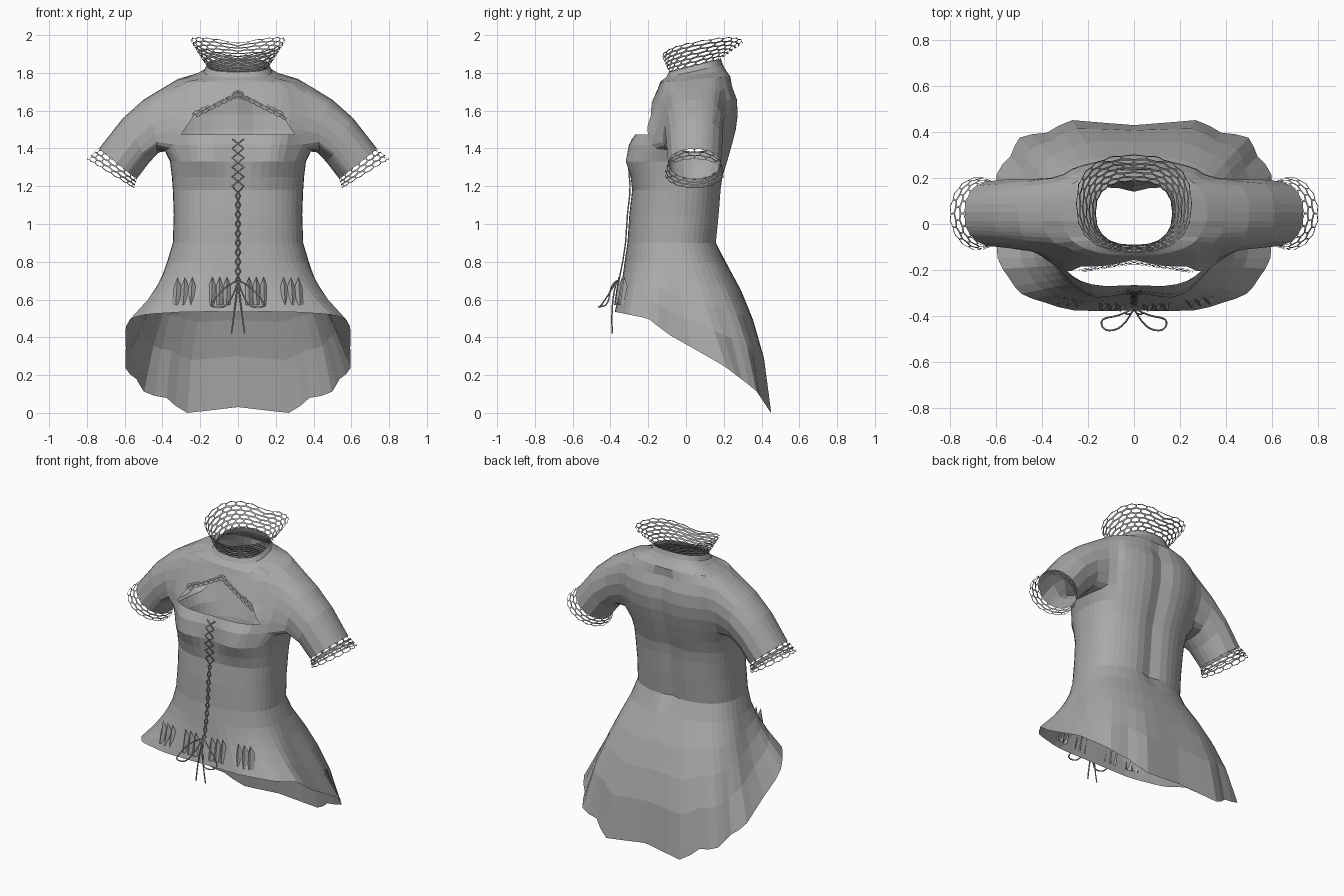
import bpy, bmesh, math
from mathutils import Vector

if "Cube" in bpy.data.objects:
    bpy.data.objects.remove(bpy.data.objects["Cube"], do_unlink=True)

cloth = bpy.data.materials.new("grey_cloth")
cloth.use_nodes = True
GREY = (0.4, 0.4, 0.4, 1)
cloth.diffuse_color = GREY
cloth.node_tree.nodes["Principled BSDF"].inputs["Base Color"].default_value = GREY

N = 48
TAU = math.tau


def add_object(name, bm):
    bmesh.ops.recalc_face_normals(bm, faces=bm.faces)
    mesh = bpy.data.meshes.new(name)
    bm.to_mesh(mesh)
    bm.free()
    mesh.materials.append(cloth)
    ob = bpy.data.objects.new(name, mesh)
    bpy.context.collection.objects.link(ob)


def oval(a, hw, yf, yb, power=0.8):
    """Squarish oval point; angle 0 is +x, a quarter turn is the back."""
    c, s = math.cos(a), math.sin(a)
    mid, half = (yf + yb) / 2, (yb - yf) / 2
    return (hw * math.copysign(abs(c) ** power, c),
            mid + half * math.copysign(abs(s) ** power, s))


def interp(table, x):
    for (x0, y0), (x1, y1) in zip(table, table[1:]):
        if x <= x1:
            return y0 + (y1 - y0) * max(0, (x - x0) / (x1 - x0))
    return table[-1][1]


def strip(bm, lower, upper, closed=True):
    n = len(lower)
    for j in range(n if closed else n - 1):
        k = (j + 1) % n
        bm.faces.new((lower[j], lower[k], upper[k], upper[j]))


def lace(name, point, cols, rows, thread, closed=True):
    """Net of staggered six-sided holes over the surface point(u, v)."""
    bm = bmesh.new()
    count = 2 * cols
    grid = {}
    for j in range(rows + 1):
        for i in range(count if closed else count + 2):
            zig = -0.14 if (i - j) % 2 else 0.14
            grid[i, j] = bm.verts.new(point(i / count, (j + zig) / rows))
    for j in range(rows):
        for c in range(cols):
            i = 2 * c + j % 2
            loop = [(i, j), (i + 1, j), (i + 2, j), (i + 2, j + 1), (i + 1, j + 1), (i, j + 1)]
            bm.faces.new([grid[(p % count if closed else p), q] for p, q in loop])
    bm.normal_update()
    holes = list(bm.faces)
    bmesh.ops.inset_individual(bm, faces=holes, thickness=thread)
    bmesh.ops.delete(bm, geom=holes, context='FACES')
    loose = [v for v in bm.verts if not v.link_faces]
    bmesh.ops.delete(bm, geom=loose, context='VERTS')
    add_object(name, bm)


# Bodice: height, half width, front, back, tilt
RINGS = [
    (0.80, 0.375, -0.325, 0.21, 0), (0.90, 0.345, -0.31, 0.165, 0),
    (1.05, 0.34, -0.30, 0.18, 0), (1.18, 0.345, -0.285, 0.19, 0),
    (1.25, 0.35, -0.29, 0.20, 0), (1.33, 0.36, -0.295, 0.225, 0),
    (1.42, 0.385, -0.285, 0.25, 0), (1.50, 0.40, -0.255, 0.27, 0),
    (1.58, 0.405, -0.21, 0.28, 0), (1.66, 0.40, -0.175, 0.275, 0),
    (1.72, 0.39, -0.15, 0.25, 0.03), (1.765, 0.32, -0.137, 0.235, 0.08),
    (1.79, 0.22, -0.125, 0.21, 0.16), (1.81, 0.18, -0.105, 0.195, 0.22),
    (1.84, 0.165, -0.09, 0.185, 0.25)]
ARM_LOW, ARM_HIGH, ARM_HALF, ARM_Y = 6, 10, 5, 0.045

# Sleeve sections: top x, top z, bottom x, bottom z, half depth
SLEEVE = [(0.50, 1.685, 0.415, 1.39, 0.165), (0.61, 1.56, 0.47, 1.325, 0.15),
          (0.735, 1.40, 0.535, 1.24, 0.14)]
CUFF = (0.80, 1.345, 0.55, 1.19, 0.158)


def sleeve_point(side, section, a):
    tx, tz, bx, bz, ry = section
    c = math.cos(a)
    return Vector((side * ((tx + bx) / 2 + c * (tx - bx) / 2),
                   ARM_Y + ry * math.sin(a), (tz + bz) / 2 + c * (tz - bz) / 2))


def bodice_point(ring, a):
    z, hw, yf, yb, tilt = ring
    x, y = oval(a, hw, yf, yb)
    if y < 0:
        y -= 0.045 * math.exp(-((abs(x) - 0.19) / 0.12) ** 2 - ((z - 1.36) / 0.1) ** 2)
    elif 0.85 < z < 1.75:
        y -= 0.025 * math.exp(-(x / 0.06) ** 2)
    return x, y, z + tilt * (y - 0.05)


bm = bmesh.new()
rows = [[bm.verts.new(bodice_point(r, TAU * j / N)) for j in range(N)] for r in RINGS]
for i in range(len(rows) - 1):
    for j in range(N):
        if ARM_LOW <= i < ARM_HIGH and (j + ARM_HALF) % (N // 2) < 2 * ARM_HALF:
            continue
        k = (j + 1) % N
        bm.faces.new((rows[i][j], rows[i][k], rows[i + 1][k], rows[i + 1][j]))

# Sleeves grow from the armhole edges
for side, col in ((1, 0), (-1, N // 2)):
    h = ARM_HALF
    path = [(ARM_LOW, d) for d in range(-h, h)] + [(i, h) for i in range(ARM_LOW, ARM_HIGH)]
    path += [(ARM_HIGH, d) for d in range(h, -h, -1)]
    path += [(i, -h) for i in range(ARM_HIGH, ARM_LOW, -1)]
    loop = [rows[i][(col + d) % N] for i, d in path]
    angles = [math.atan2(v.co.y - ARM_Y, v.co.z - 1.57) for v in loop]
    for section in SLEEVE:
        nxt = [bm.verts.new(sleeve_point(side, section, a)) for a in angles]
        strip(bm, loop, nxt)
        loop = nxt

# Soften the joint between bodice and sleeves
joint = [v for v in bm.verts if 0.28 < abs(v.co.x) < 0.51 and 1.36 < v.co.z < 1.76]
for _ in range(3):
    bmesh.ops.smooth_vert(bm, verts=joint, factor=0.5,
                          use_axis_x=True, use_axis_y=True, use_axis_z=True)

# Chest opening: trimmed by five planes seen from the front
edges = [((0, 1.475), (0, -1))]
for s in (1, -1):
    edges += [((s * 0.30, 1.475), (s * 0.83, 0.55)), ((0, 1.70), (s * 0.46, 0.89))]


def in_front(f):
    c = f.calc_center_median()
    return c.y < -0.05 and abs(c.x) < 0.36 and 1.4 < c.z < 1.75


for (px, pz), (nx, nz) in edges:
    faces = [f for f in bm.faces if in_front(f)]
    geom = set(faces) | {e for f in faces for e in f.edges} | {v for f in faces for v in f.verts}
    bmesh.ops.bisect_plane(bm, geom=list(geom), dist=1e-5, plane_co=(px, 0, pz), plane_no=(nx, 0, nz))
cut = []
for f in bm.faces:
    c = f.calc_center_median()
    if c.y < 0 and all((c.x - px) * nx + (c.z - pz) * nz < 0 for (px, pz), (nx, nz) in edges):
        cut.append(f)
bmesh.ops.delete(bm, geom=cut, context='FACES')
add_object("bodice_with_sleeves", bm)

# Skirt: short in front, long and pleated behind
HEM = [(-0.4, 0.54), (-0.2, 0.5), (-0.1, 0.42), (0.2, 0.25), (0.37, 0.12), (0.45, 0.0)]


def skirt_point(a, u):
    x0, y0, z0 = bodice_point(RINGS[0], a)
    x1, y1 = oval(a, 0.6, -0.38, 0.445, 0.62)
    back = max(0, math.sin(a))
    f = u + u * (1 - u) * (1.4 * back - 0.4)
    pleat = (0.01 + 0.025 * back) * math.cos(12 * a)
    wave = 1 - u * pleat
    z1 = interp(HEM, y1 * (1 - pleat))
    return ((x0 + (x1 - x0) * f) * wave, (y0 + (y1 - y0) * f) * wave, z0 + (z1 - z0) * u)


bm = bmesh.new()
skirt = [[bm.verts.new(skirt_point(TAU * j / N, u)) for j in range(N)]
         for u in (0, 0.2, 0.4, 0.65, 1)]
for low, high in zip(skirt, skirt[1:]):
    strip(bm, low, high)
add_object("skirt", bm)

# Gathered folds at the front of the skirt
for s, name in ((1, "left"), (-1, "right")):
    for x, label in ((0.1, "inner"), (0.29, "outer")):
        bm = bmesh.new()
        low, high = [], []
        for i in range(7):
            px = s * (x + (i - 3) * 0.02)
            y = -0.36 + 0.3 * px * px - 0.014 * (i % 2)
            low.append(bm.verts.new((px, y - 0.008, 0.57)))
            high.append(bm.verts.new((px * 0.97, y + 0.014, 0.67 + 0.05 * (i % 2))))
        strip(bm, low, high, closed=False)
        add_object(f"{name}_{label}_gather", bm)


# Lace collar, cuffs and chest trim
def collar_point(u, v):
    a = TAU * u
    x0, y0, z0 = bodice_point(RINGS[-1], a)
    x1, y1 = oval(a, 0.25, -0.125, 0.30)
    z1 = 1.915 + 0.17 * (y1 - 0.05) + 0.05 * abs(x1) / 0.25
    return x0 + (x1 - x0) * v, y0 + (y1 - y0) * v, z0 + (z1 - z0) * v


lace("lace_collar", collar_point, 20, 6, 0.006)
for s, name in ((1, "left"), (-1, "right")):
    lace(name + "_lace_cuff", lambda u, v: sleeve_point(s, SLEEVE[-1], TAU * u).lerp(
        sleeve_point(s, CUFF, TAU * u), v), 16, 3, 0.005)


def trim_point(u, v):
    x = 0.48 * (u - 0.5)
    return x, -0.162 - 0.15 * abs(x) - 0.012 * v, 1.71 - 0.5 * abs(x) - 0.035 * v


lace("chest_lace", trim_point, 14, 2, 0.004, closed=False)


# Front lacing and bow
def cord(name, points, kind='POLY'):
    curve = bpy.data.curves.new(name, 'CURVE')
    curve.dimensions = '3D'
    curve.bevel_depth = 0.004
    curve.bevel_resolution = 1
    curve.resolution_u = 4
    spline = curve.splines.new(kind)
    spline.points.add(len(points) - 1)
    for p, co in zip(spline.points, points):
        p.co = (*co, 1)
    if kind == 'NURBS':
        spline.order_u = 3
        spline.use_endpoint_u = True
    curve.materials.append(cloth)
    ob = bpy.data.objects.new(name, curve)
    bpy.context.collection.objects.link(ob)


FRONT = [(0.70, -0.355), (0.8, -0.335)] + [(r[0], r[2] - 0.01) for r in RINGS[1:8]]
for s, name in ((1, "left"), (-1, "right")):
    zs = [0.70 + 0.05 * i for i in range(16)]
    cord(name + "_lacing", [(s * (-1) ** i * (0.012 if z < 1.2 else 0.03), interp(FRONT, z), z)
                            for i, z in enumerate(zs)])
    cord(name + "_bow_loop", [(0, -0.365, 0.70), (s * 0.06, -0.40, 0.68), (s * 0.15, -0.41, 0.57),
                              (s * 0.13, -0.47, 0.56), (s * 0.04, -0.45, 0.56), (0, -0.365, 0.70)], 'NURBS')
    cord(name + "_bow_tail", [(0, -0.365, 0.70), (s * 0.01, -0.40, 0.60), (s * 0.035, -0.39, 0.42)], 'NURBS')
